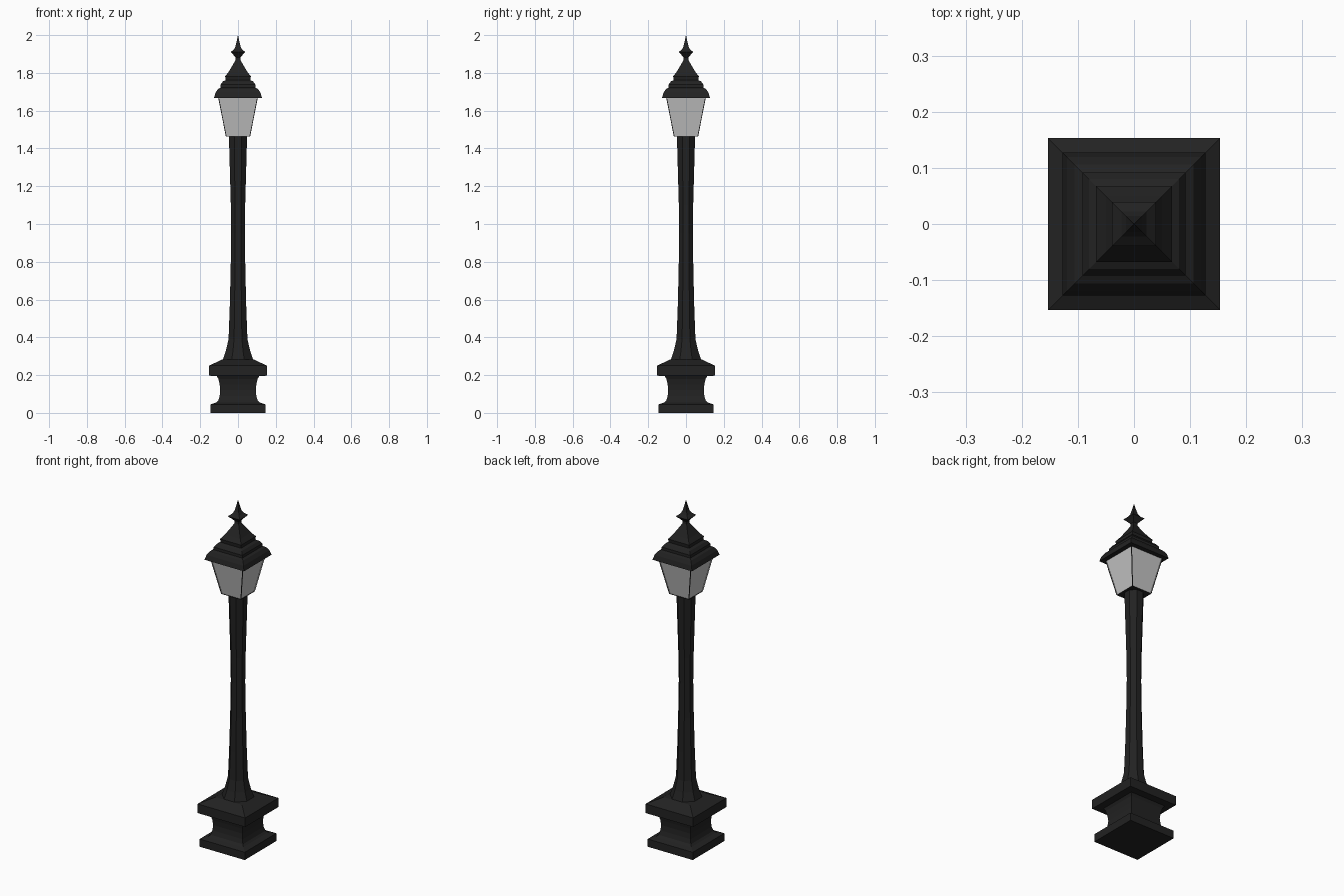
import bpy, bmesh
from math import cos, sin, pi

cube = bpy.data.objects.get("Cube")
if cube:
    bpy.data.objects.remove(cube)


def material(name, color, rough):
    m = bpy.data.materials.new(name)
    m.use_nodes = True
    m.diffuse_color = color
    bsdf = m.node_tree.nodes["Principled BSDF"]
    bsdf.inputs["Base Color"].default_value = color
    bsdf.inputs["Roughness"].default_value = rough
    return m


iron = material("black iron", (0.016, 0.016, 0.016, 1), 0.6)
glass = material("frosted glass", (0.56, 0.56, 0.56, 1), 0.4)


def loft(name, sides, profile, pane_border=0):
    """Stack flat-sided rings of (half width, height), closed at both ends."""
    bm = bmesh.new()
    rings = []
    for half, z in profile:
        r = half / cos(pi / sides)
        angles = [(2 * i + 1) * pi / sides for i in range(sides)]
        rings.append([bm.verts.new((r * cos(a), r * sin(a), z)) for a in angles])
    walls = []
    for low, high in zip(rings, rings[1:]):
        for i in range(sides):
            j = (i + 1) % sides
            walls.append(bm.faces.new((low[i], low[j], high[j], high[i])))
    bm.faces.new(rings[0][::-1])
    bm.faces.new(rings[-1])
    # Recessed panes leave an iron frame around each wall
    if pane_border:
        bmesh.ops.inset_individual(bm, faces=walls, thickness=pane_border)
        bmesh.ops.inset_individual(bm, faces=walls, thickness=0.0005, depth=-0.004)
        for f in walls:
            f.material_index = 1
    mesh = bpy.data.meshes.new(name)
    bm.to_mesh(mesh)
    bm.free()
    mesh.materials.append(iron)
    mesh.materials.append(glass)
    obj = bpy.data.objects.new(name, mesh)
    bpy.context.collection.objects.link(obj)
    return obj


# Square pedestal with a concave waist
loft("pedestal", 4, [
    (0.145, 0), (0.145, 0.045), (0.115, 0.055), (0.104, 0.065), (0.097, 0.09),
    (0.094, 0.12), (0.097, 0.15), (0.104, 0.18), (0.112, 0.195),
    (0.153, 0.197), (0.153, 0.25), (0.085, 0.282)])

# Eight-sided post, flared at the foot and slimmest in the middle
loft("post", 8, [
    (0.081, 0.28), (0.064, 0.33), (0.05, 0.39), (0.044, 0.55), (0.039, 0.75),
    (0.036, 0.95), (0.038, 1.1), (0.043, 1.28), (0.048, 1.465)])

# Tapered lantern with four panes
loft("lantern", 4, [(0.064, 1.462), (0.106, 1.675)], pane_border=0.016)

# Stepped roof with a concave spire
loft("roof", 4, [
    (0.127, 1.668), (0.119, 1.695), (0.106, 1.715), (0.092, 1.722),
    (0.092, 1.738), (0.08, 1.755), (0.065, 1.762), (0.068, 1.782),
    (0.05, 1.805), (0.03, 1.838), (0.013, 1.868)])

# Pointed finial
loft("finial", 4, [
    (0.013, 1.866), (0.013, 1.882), (0.024, 1.895), (0.039, 1.91),
    (0.022, 1.924), (0.014, 1.938), (0.007, 1.968), (0.0005, 2.0)])
